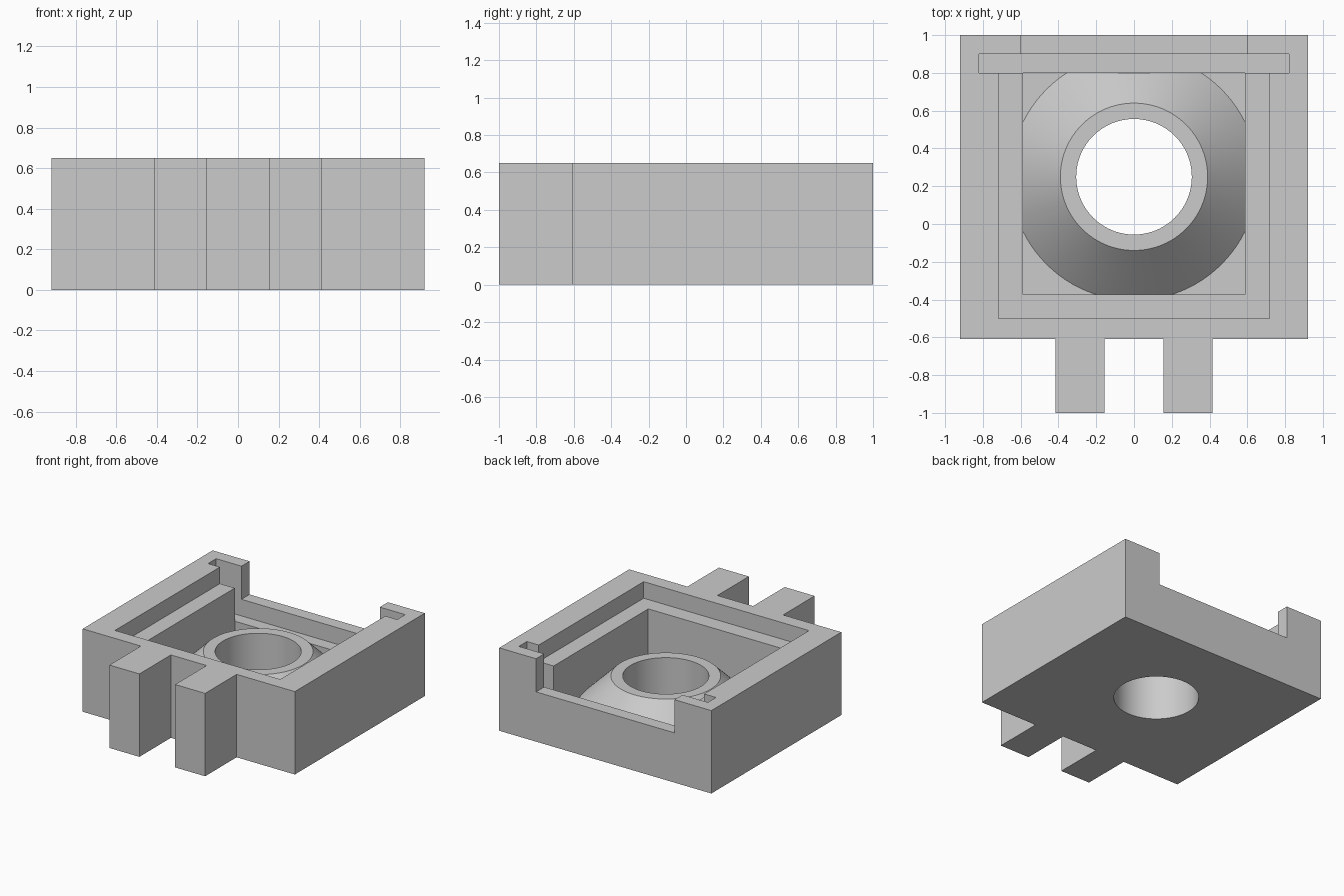
import bpy
import bmesh
import math
from mathutils import Matrix

cube = bpy.data.objects.get("Cube")
if cube:
    bpy.data.objects.remove(cube, do_unlink=True)

HEIGHT = 0.65
STEP = HEIGHT / 5          # floor and ledge levels are multiples of this
TOP = HEIGHT + 0.1         # cutters rise past the rim
CENTRE_Y = 0.25            # axis of the round boss

grey = bpy.data.materials.new("plain_grey")
grey.use_nodes = True
grey.diffuse_color = (0.6, 0.6, 0.6, 1)
grey.node_tree.nodes["Principled BSDF"].inputs["Base Color"].default_value = (0.6, 0.6, 0.6, 1)


def make_object(name, bm):
    bmesh.ops.recalc_face_normals(bm, faces=bm.faces)
    mesh = bpy.data.meshes.new(name)
    bm.to_mesh(mesh)
    bm.free()
    mesh.materials.append(grey)
    obj = bpy.data.objects.new(name, mesh)
    bpy.context.collection.objects.link(obj)
    return obj


def box(name, half_width, y0, y1, z0, z1=TOP):
    bm = bmesh.new()
    size = Matrix.Diagonal((2 * half_width, y1 - y0, z1 - z0, 1))
    place = Matrix.Translation((0, (y0 + y1) / 2, (z0 + z1) / 2))
    bmesh.ops.create_cube(bm, size=1, matrix=place @ size)
    return make_object(name, bm)


def cone(name, r0, r1, z0, z1):
    bm = bmesh.new()
    bmesh.ops.create_cone(bm, cap_ends=True, segments=96, radius1=r0, radius2=r1, depth=z1 - z0,
                          matrix=Matrix.Translation((0, CENTRE_Y, (z0 + z1) / 2)))
    return make_object(name, bm)


def combine(target, tool, operation):
    mod = target.modifiers.new(tool.name, "BOOLEAN")
    mod.operation = operation
    mod.solver = "EXACT"
    mod.object = tool
    bpy.context.view_layer.objects.active = target
    bpy.ops.object.modifier_apply(modifier=mod.name)
    bpy.data.objects.remove(tool, do_unlink=True)


# Body with two front prongs, extruded from a mirrored outline
half = [(0.155, -0.61), (0.155, -1), (0.415, -1), (0.415, -0.61), (0.92, -0.61), (0.92, 1)]
outline = half + [(-x, y) for x, y in reversed(half)]
bm = bmesh.new()
base = bm.faces.new([bm.verts.new((x, y, 0)) for x, y in outline])
top = bmesh.ops.extrude_face_region(bm, geom=[base], use_keep_orig=True)
bmesh.ops.translate(bm, vec=(0, 0, HEIGHT), verts=[v for v in top["geom"] if isinstance(v, bmesh.types.BMVert)])
body = make_object("housing", bm)

# Lid slot, rear opening, ledge recess and deep pocket
combine(body, box("slot_cutter", 0.82, 0.8, 0.9, 2 * STEP), "DIFFERENCE")
combine(body, box("opening_cutter", 0.6, 0.85, 1.1, 3 * STEP), "DIFFERENCE")
combine(body, box("ledge_cutter", 0.717, -0.5, 0.85, 4 * STEP), "DIFFERENCE")
combine(body, box("pocket_cutter", 0.588, -0.372, 0.8, STEP), "DIFFERENCE")

# Conical boss rising from the pocket floor, bored right through
slope = (0.655 - 0.39) / (2 * STEP)
sink = 0.03
combine(body, cone("boss", 0.655 + sink * slope, 0.39, STEP - sink, 3 * STEP), "UNION")
combine(body, cone("bore_cutter", 0.306, 0.306, -0.1, TOP), "DIFFERENCE")

bpy.ops.object.select_all(action="DESELECT")
body.select_set(True)
bpy.context.view_layer.objects.active = body
bpy.ops.object.shade_smooth_by_angle(angle=math.radians(25))
